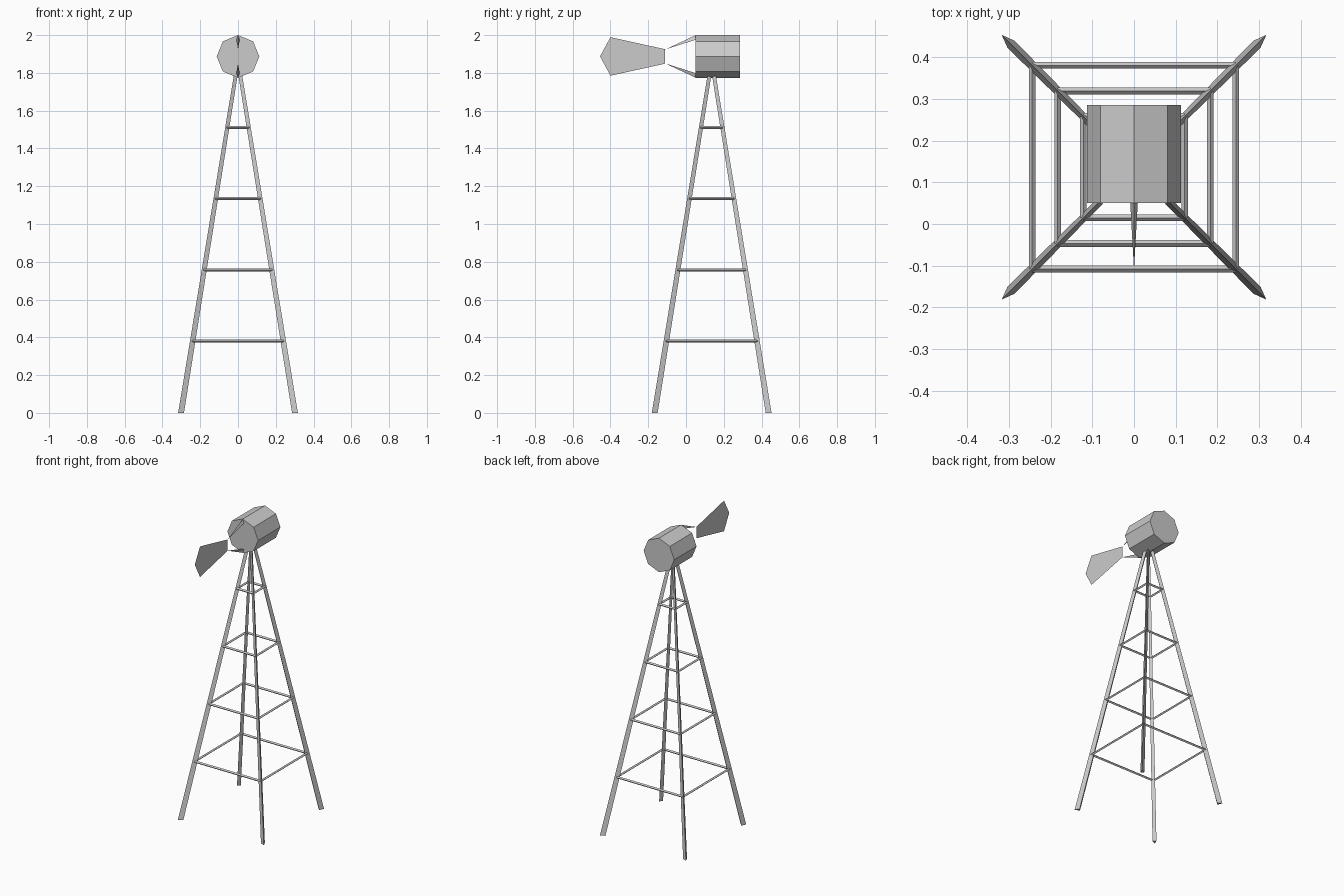
import bpy, bmesh
from math import sin, cos, pi
from mathutils import Vector

if "Cube" in bpy.data.objects:
    bpy.data.objects.remove(bpy.data.objects["Cube"])

CY = 0.136  # tower axis in y


def make(name, verts, faces):
    me = bpy.data.meshes.new(name)
    bm = bmesh.new()
    vs = [bm.verts.new(v) for v in verts]
    for f in faces:
        bm.faces.new([vs[i] for i in f])
    bmesh.ops.recalc_face_normals(bm, faces=bm.faces)
    bm.to_mesh(me)
    bm.free()
    ob = bpy.data.objects.new(name, me)
    bpy.context.collection.objects.link(ob)
    return ob


def loft(name, a, b):
    # closed prism between two rings of equal count
    n = len(a)
    faces = [(i, (i + 1) % n, n + (i + 1) % n, n + i) for i in range(n)]
    faces += [tuple(range(n)), tuple(range(n, 2 * n))]
    return make(name, a + b, faces)


# tower legs: three-sided, sharp edge outward, tapering to the top
def leg_ring(sx, sy, tip, z, s):
    pts = [(tip, tip), (tip - 0.031 * s, tip - 0.014 * s), (tip - 0.014 * s, tip - 0.031 * s)]
    return [(sx * x, CY + sy * y, z) for x, y in pts]


for sx in (-1, 1):
    for sy in (-1, 1):
        loft("tower_leg", leg_ring(sx, sy, 0.317, 0, 1), leg_ring(sx, sy, 0.020, 1.80, 0.65))

# rungs: four square rings of thin bars
R = 0.008
for k in range(4):
    h, z = 0.244 - 0.0613 * k, 0.38 + 0.377 * k
    for s in (-1, 1):
        sec = [(R * cos(i * pi / 2), R * sin(i * pi / 2)) for i in range(4)]
        loft("rung_x", [(-h, CY + s * h + u, z + v) for u, v in sec],
             [(h, CY + s * h + u, z + v) for u, v in sec])
        loft("rung_y", [(s * h + u, CY - h, z + v) for u, v in sec],
             [(s * h + u, CY + h, z + v) for u, v in sec])

# octagonal head
HZ, HR = 1.887, 0.113
oct_ring = [(HR * cos(i * pi / 4), HZ + HR * sin(i * pi / 4)) for i in range(8)]
loft("head_drum", [(x, 0.05, z) for x, z in oct_ring], [(x, 0.285, z) for x, z in oct_ring])

# tail struts: spikes running from the head to the vane
for s in (-1, 1):
    base = [(0, 0.05, HZ + s * 0.112), (-0.009, 0.05, HZ + s * 0.088), (0.009, 0.05, HZ + s * 0.088)]
    make("tail_strut", base + [(0, -0.11, HZ + s * 0.037)],
         [(0, 1, 2), (0, 1, 3), (1, 2, 3), (2, 0, 3)])

# flat tail vane
vane = [(-0.11, 0.038), (-0.11, -0.038), (-0.40, -0.102), (-0.455, 0), (-0.40, 0.102)]
make("tail_vane", [(0, y, HZ + z) for y, z in vane], [tuple(range(5))])
